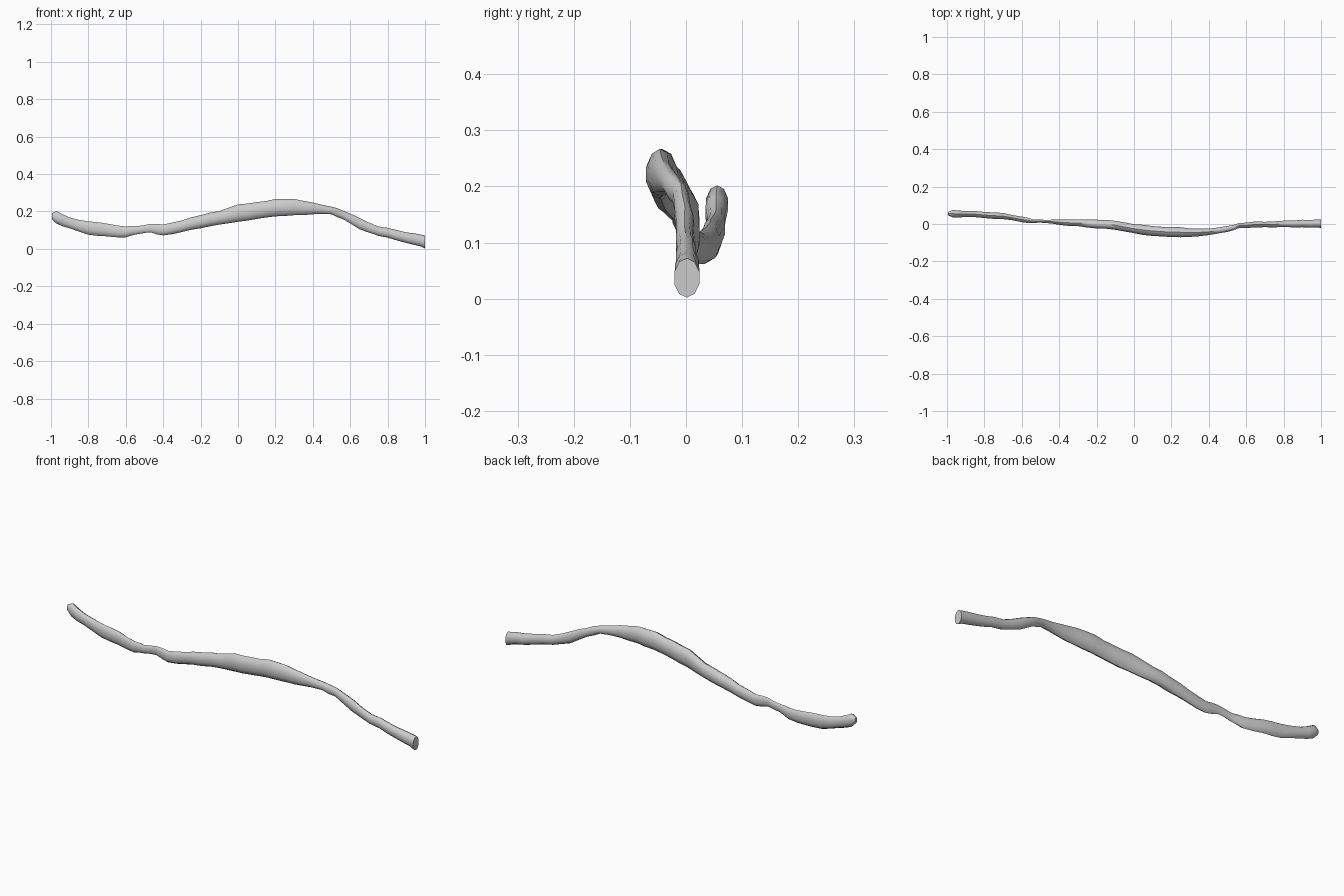
import bpy, bmesh, math, random

random.seed(4)
SIDES = 10

# Cross-sections along the strand: x, top z, bottom z, back y, front y
SECTIONS = [
    (-0.995, .190, .160, .064, .046), (-0.97, .202, .135, .076, .035),
    (-0.90, .168, .110, .070, .037), (-0.80, .147, .076, .065, .031),
    (-0.70, .135, .067, .060, .025), (-0.60, .120, .062, .040, .009),
    (-0.54, .121, .078, .025, .005), (-0.47, .134, .089, .022, .005),
    (-0.40, .130, .072, .024, -.005), (-0.30, .152, .090, .025, -.012),
    (-0.20, .180, .110, .024, -.025), (-0.10, .202, .130, .018, -.032),
    (0.00, .238, .145, .000, -.050), (0.10, .250, .160, -.010, -.065),
    (0.20, .267, .174, -.015, -.071), (0.30, .267, .180, -.023, -.070),
    (0.40, .248, .185, -.024, -.060), (0.50, .225, .185, -.010, -.043),
    (0.56, .205, .160, .005, -.023), (0.65, .165, .105, .015, -.019),
    (0.75, .120, .070, .015, -.019), (0.85, .100, .045, .019, -.019),
    (0.95, .082, .020, .023, -.021), (1.00, .072, .002, .025, -.022),
]


def between(a, b, t):
    return tuple(p + (q - p) * t for p, q in zip(a, b))


# Add in-between rings with a little unevenness for the organic surface
rings = []
for a, b in zip(SECTIONS, SECTIONS[1:]):
    rings.append(a)
    if b[0] - a[0] > 0.04:
        mid = list(between(a, b, 0.5))
        for i in range(1, 5):
            mid[i] += random.uniform(-.003, .003)
        rings.append(tuple(mid))
rings.append(SECTIONS[-1])

# Bridge the rings into one twisted strand
bm = bmesh.new()
loops = []
for x, top, bottom, back, front in rings:
    loop = []
    for k in range(SIDES):
        ang = math.tau * k / SIDES + math.pi / 2
        y = (back + front) / 2 + (back - front) / 2 * math.cos(ang)
        z = (top + bottom) / 2 + (top - bottom) / 2 * math.sin(ang)
        loop.append(bm.verts.new((x, y, z)))
    loops.append(loop)
for a, b in zip(loops, loops[1:]):
    for k in range(SIDES):
        n = (k + 1) % SIDES
        bm.faces.new((a[k], a[n], b[n], b[k]))
# Close both ends
bm.faces.new(loops[0])
bm.faces.new(loops[-1])
bmesh.ops.recalc_face_normals(bm, faces=bm.faces)

mesh = bpy.data.meshes.new("strand")
bm.to_mesh(mesh)
bm.free()
strand = bpy.data.objects.new("strand", mesh)
bpy.context.collection.objects.link(strand)
bpy.context.view_layer.objects.active = strand
strand.select_set(True)
bpy.ops.object.shade_smooth_by_angle(angle=math.radians(50))
